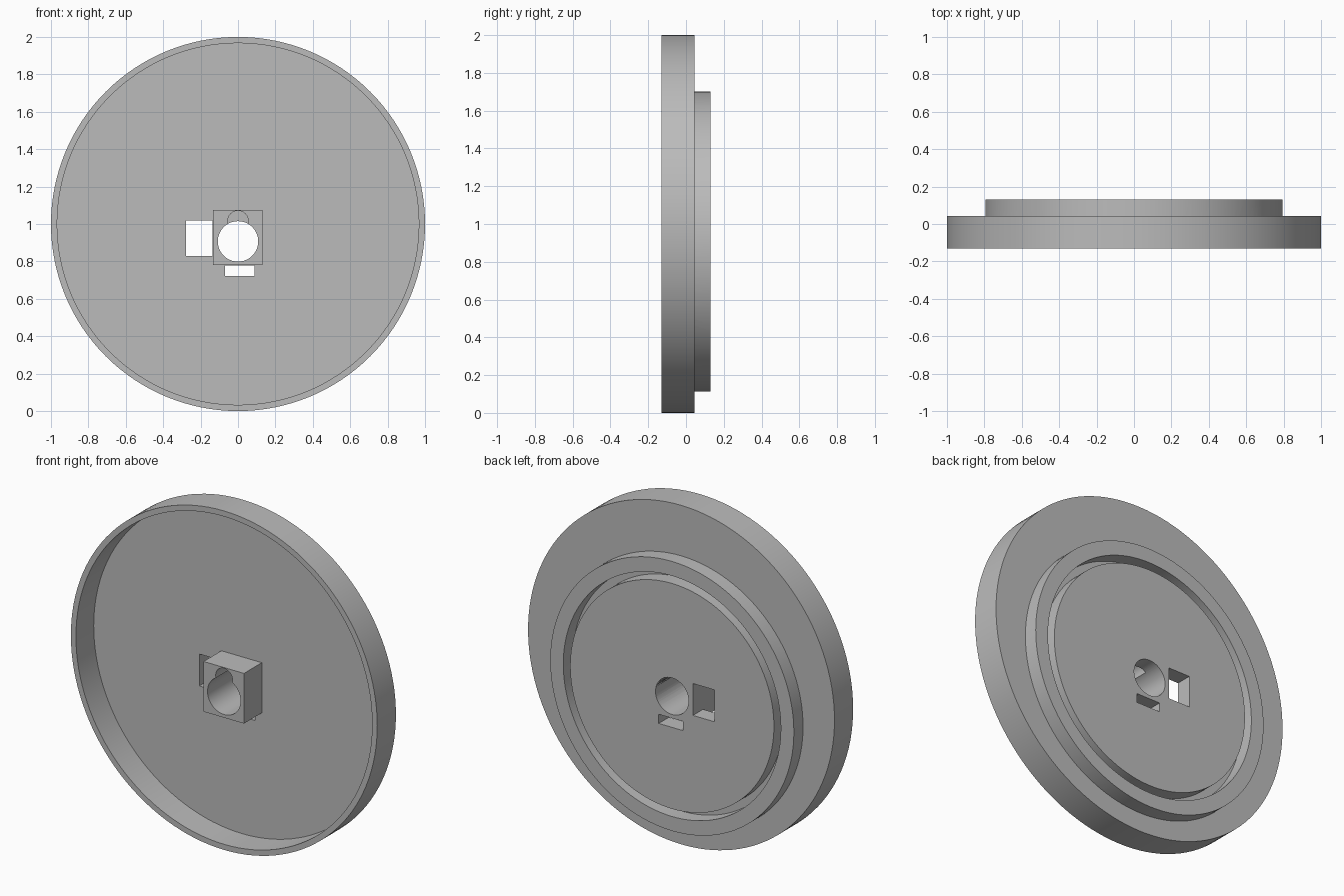
import bpy
import bmesh
from math import cos, sin, pi, radians

cube = bpy.data.objects.get("Cube")
if cube:
    bpy.data.objects.remove(cube, do_unlink=True)

SEGMENTS = 128
BACK, STEP, FLOOR, FRONT = 0.13, 0.044, 0.036, -0.13
HUB_Z = 0.907

grey = bpy.data.materials.new("plain grey")
grey.use_nodes = True
colour = (0.5, 0.5, 0.5, 1)
grey.diffuse_color = colour
grey.node_tree.nodes["Principled BSDF"].inputs["Base Color"].default_value = colour


def add_object(name, bm):
    bmesh.ops.recalc_face_normals(bm, faces=bm.faces)
    mesh = bpy.data.meshes.new(name)
    bm.to_mesh(mesh)
    bm.free()
    mesh.materials.append(grey)
    obj = bpy.data.objects.new(name, mesh)
    bpy.context.collection.objects.link(obj)
    return obj


def lathe(name, profile, z, closed=True, segments=SEGMENTS):
    """Turn a (radius, y) profile about the y axis at height z."""
    bm = bmesh.new()
    rings = []
    for r, y in profile:
        if r == 0:
            rings.append([bm.verts.new((0, y, z))] * segments)
        else:
            rings.append([bm.verts.new((r * cos(2 * pi * i / segments), y,
                                        z + r * sin(2 * pi * i / segments)))
                          for i in range(segments)])
    pairs = list(zip(rings, rings[1:]))
    if closed:
        pairs.append((rings[-1], rings[0]))
    for a, b in pairs:
        for i in range(segments):
            j = (i + 1) % segments
            bm.faces.new(list(dict.fromkeys((a[i], a[j], b[j], b[i]))))
    return add_object(name, bm)


def disc(name, radius, y0, y1, z, segments=SEGMENTS):
    return lathe(name, [(0, y0), (radius, y0), (radius, y1), (0, y1)],
                 z, False, segments)


def box(name, x0, x1, y0, y1, z0, z1):
    bm = bmesh.new()
    bmesh.ops.create_cube(bm, size=1)
    for v in bm.verts:
        v.co = ((x0 + x1) / 2 + v.co.x * (x1 - x0),
                (y0 + y1) / 2 + v.co.y * (y1 - y0),
                (z0 + z1) / 2 + v.co.z * (z1 - z0))
    return add_object(name, bm)


def combine(target, tool, operation):
    """Apply a boolean and discard the tool object."""
    mod = target.modifiers.new("combine", 'BOOLEAN')
    mod.operation, mod.solver, mod.object = operation, 'EXACT', tool
    graph = bpy.context.evaluated_depsgraph_get()
    mesh = bpy.data.meshes.new_from_object(target.evaluated_get(graph))
    target.modifiers.clear()
    target.data = mesh
    bpy.data.objects.remove(tool, do_unlink=True)


# Shallow round dish, open towards the front
plate = lathe("round_cover", [(0, STEP), (1, STEP), (1, FRONT), (0.967, FRONT),
                              (0.967, FLOOR), (0, FLOOR)], 1, False)

# Raised ring, raised centre and square hub
embed = (STEP + FLOOR) / 2
additions = [
    lathe("back_ring", [(0.71, embed), (0.795, embed),
                        (0.795, BACK), (0.71, BACK)], HUB_Z),
    disc("back_centre", 0.665, embed, BACK, HUB_Z),
    box("hub_block", -0.134, 0.13, FRONT, embed, 0.78, 1.076),
]
for part in additions:
    combine(plate, part, 'UNION')

# Round bore, key notch, side window and lower slot
cutters = [
    disc("bore", 0.108, -0.3, 0.3, HUB_Z, 64),
    disc("key_notch", 0.055, -0.3, FLOOR, 1.016, 48),
    box("side_window", -0.277, -0.136, -0.3, 0.3, 0.83, 1.018),
    box("lower_slot", -0.07, 0.087, -0.3, 0.3, 0.723, 0.777),
]
for part in cutters:
    combine(plate, part, 'DIFFERENCE')

bpy.ops.object.select_all(action='DESELECT')
plate.select_set(True)
bpy.context.view_layer.objects.active = plate
bpy.ops.object.shade_smooth_by_angle(angle=radians(30))
